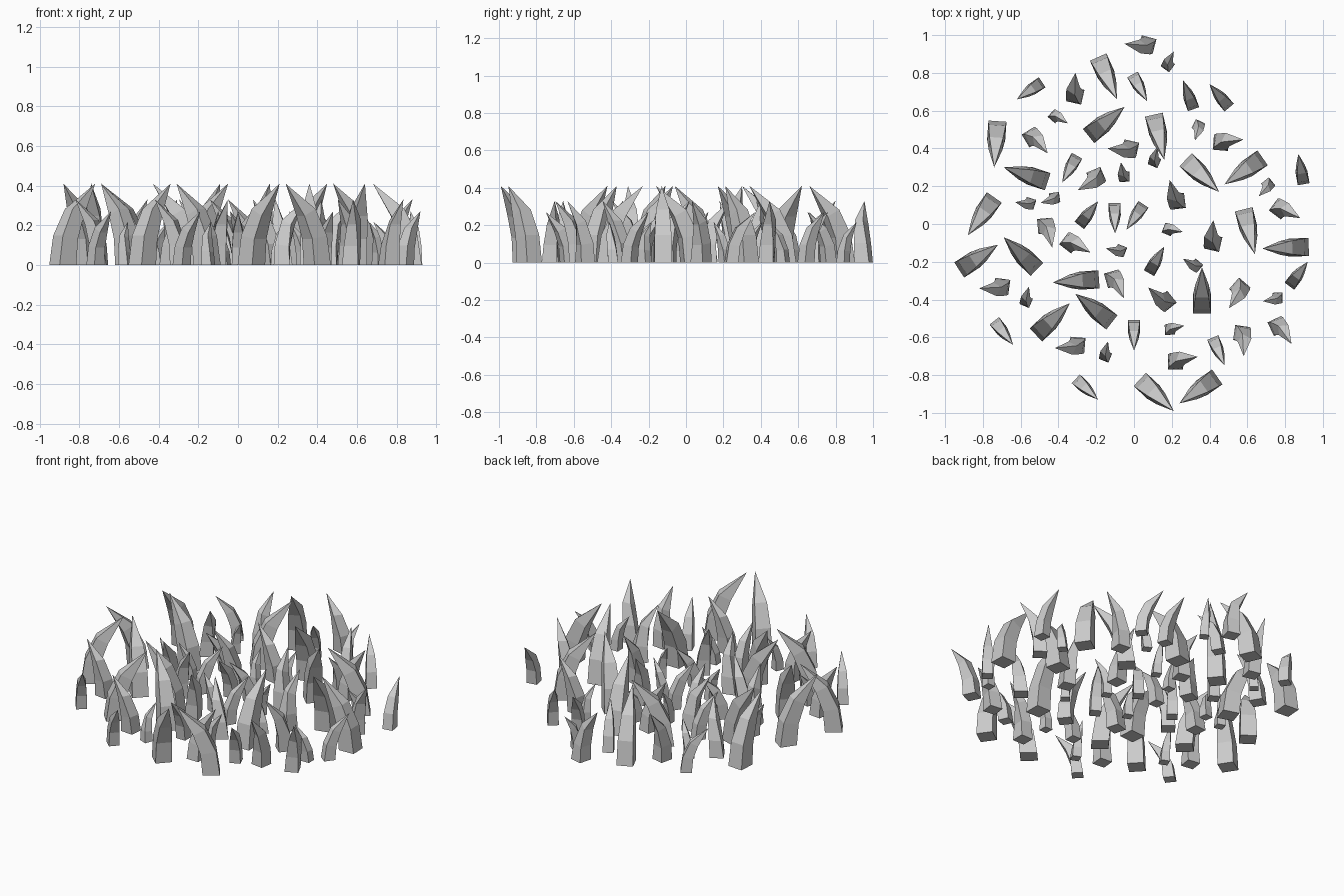
import bpy, bmesh
from math import radians, cos, sin


def blade_mesh(name, rings, tip):
    """Square rings (centre x, y, z, half depth, half width, twist, pitch) closed to a point."""
    bm = bmesh.new()
    loops = []
    for x, y, z, d, w, twist, pitch in rings:
        t, p = radians(twist), radians(pitch)
        loop = []
        for u, v in ((-d, -w), (d, -w), (d, w), (-d, w)):
            a, dz = u * cos(p), -u * sin(p)
            loop.append(bm.verts.new((x + a * cos(t) - v * sin(t),
                                      y + a * sin(t) + v * cos(t), z + dz)))
        loops.append(loop)
    bm.faces.new(loops[0][::-1])
    for lo, hi in zip(loops, loops[1:]):
        for i in range(4):
            j = (i + 1) % 4
            bm.faces.new((lo[i], lo[j], hi[j], hi[i]))
    end = bm.verts.new(tip)
    for i in range(4):
        bm.faces.new((loops[-1][i], loops[-1][(i + 1) % 4], end))
    bmesh.ops.recalc_face_normals(bm, faces=bm.faces)
    mesh = bpy.data.meshes.new(name)
    bm.to_mesh(mesh)
    bm.free()
    return mesh


def plant(name, mesh, spots, scale):
    for i, (x, y, heading) in enumerate(spots, 1):
        ob = bpy.data.objects.new(f"{name}_{i:02d}", mesh)
        ob.location = (x, y, 0)
        ob.rotation_euler.z = radians(heading)
        ob.scale = (scale,) * 3
        bpy.context.collection.objects.link(ob)


# Bent blade: origin below its tip, leaning along +x
bent = blade_mesh("bent_blade", [
    (-0.195, 0, 0.0, 0.050, 0.048, 0, 0),
    (-0.178, 0, 0.14, 0.046, 0.045, 0, 10),
    (-0.125, 0, 0.265, 0.038, 0.036, 0, 28),
], (0, 0, 0.41))

# Twisted blade: origin at its base centre, tip along +x
twisted = blade_mesh("twisted_blade", [
    (0.0, 0.0, 0.0, 0.040, 0.040, -13, 0),
    (0.006, 0.006, 0.10, 0.036, 0.036, -18, 8),
    (0.038, 0.012, 0.215, 0.027, 0.027, -35, 25),
], (0.12, 0, 0.33))

# Spots are x, y, heading in degrees
plant("tall_bent_blade", bent, [
    (-.09, .66, -66), (-.05, .62, 39), (-.74, .30, -94), (-.69, .30, 162),
    (-.88, -.06, -125), (-.72, -.11, 33), (-.69, -.07, 136), (-.43, -.31, 184),
    (-.34, -.42, 43), (-.31, -.37, 142), (.16, .34, -77), (.45, .17, -44),
    (.48, .21, -145), (.64, -.16, -76), (.68, -.13, 182), (.36, -.23, 90),
    (.21, -.99, -43), (.24, -.95, -145)], 1.0)

plant("short_bent_blade", bent, [
    (-.62, .66, -146), (.07, .65, -61), (.26, .76, 110), (.40, .74, 130),
    (-.38, .22, -119), (-.19, .12, 52), (-.10, -.05, -89), (-.04, -.03, -124),
    (.16, -.12, 60), (.87, .37, 100), (.92, -.20, 53), (-.64, -.64, -52),
    (0, -.67, -90), (.48, -.75, -67), (-.19, -.93, -43)], 0.66)

plant("tall_twisted_blade", twisted, [
    (.07, .95, 178), (-.31, .68, 90), (-.54, .46, -46), (-.02, .40, 180),
    (-.20, .25, -144), (.46, .43, 8), (.23, .12, 110), (-.47, -.01, -72),
    (-.34, -.10, -25), (-.70, -.33, 185), (-.11, -.29, -61), (.17, -.41, 142),
    (.42, -.10, 90), (.56, -.34, -118), (.77, .08, -24), (.76, -.54, -52),
    (.57, -.58, -85), (-.30, -.64, 188), (.22, -.73, 13)], 1.0)

plant("short_twisted_blade", twisted, [
    (.18, .84, 67), (-.42, .57, -28), (.34, .52, -103), (.11, .33, 80),
    (-.05, .25, 104), (-.55, .11, 176), (-.42, .14, -159), (.71, .21, -128),
    (.18, -.03, -9), (-.07, -.14, 172), (.33, -.22, 153), (-.57, -.41, 80),
    (.76, -.39, 194), (-.15, -.70, 81), (.19, -.56, 16)], 0.66)
